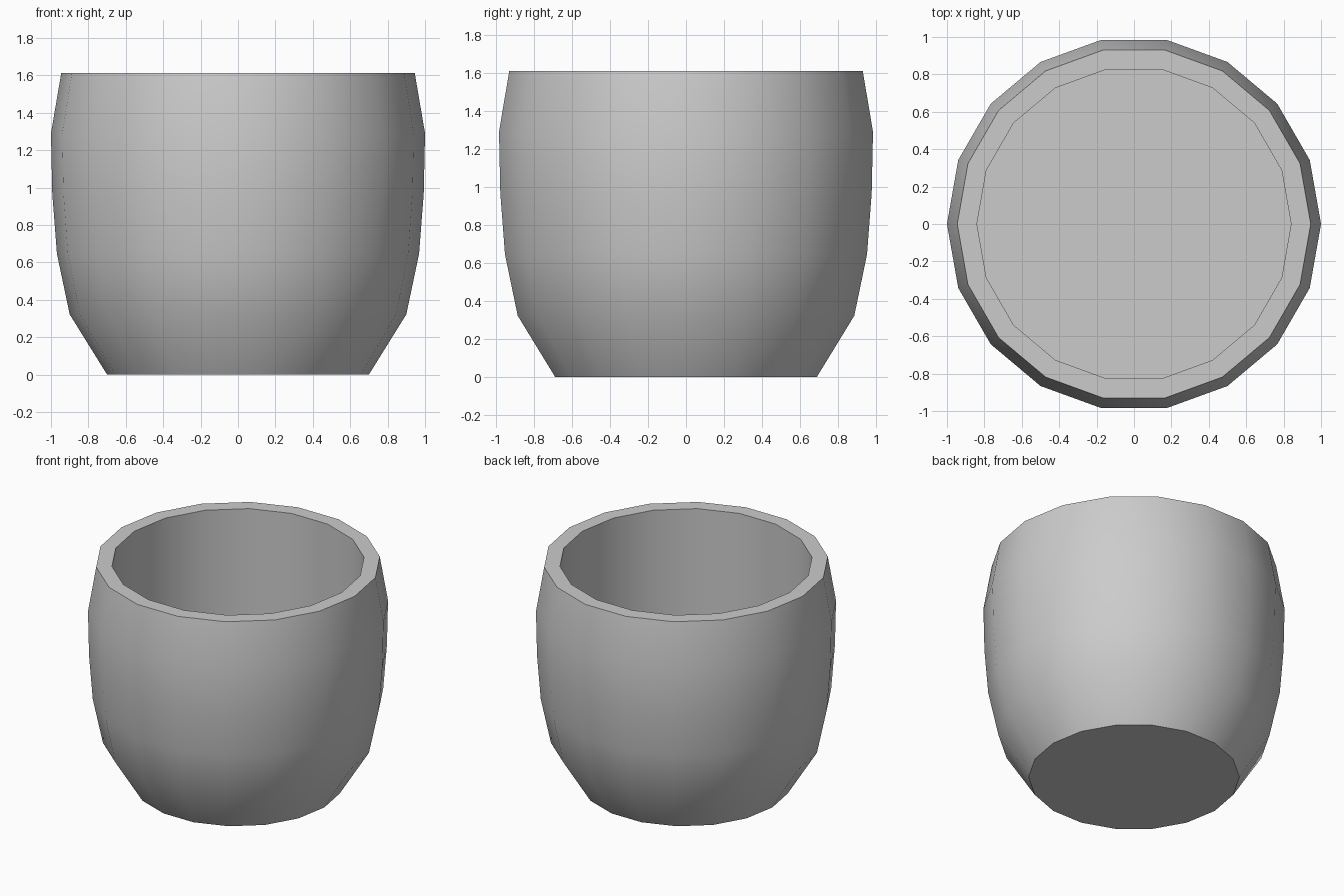
import bpy
import bmesh
from math import cos, sin, pi, radians

if "Cube" in bpy.data.objects:
    bpy.data.objects.remove(bpy.data.objects["Cube"])

SIDES = 18
# Profile (radius, height): outer wall going up, then the inner wall going down
PROFILE = [(0.70, 0.0), (0.90, 0.322), (0.968, 0.645), (0.993, 0.967),
           (1.0, 1.29), (0.945, 1.612), (0.84, 1.612), (0.84, 0.40)]

bm = bmesh.new()
rings = [[bm.verts.new((r * cos(2 * pi * i / SIDES), r * sin(2 * pi * i / SIDES), z))
          for i in range(SIDES)] for r, z in PROFILE]

# Walls and rim
for low, high in zip(rings, rings[1:]):
    for i in range(SIDES):
        j = (i + 1) % SIDES
        bm.faces.new((low[i], low[j], high[j], high[i]))

# Underside and inner floor
bm.faces.new(rings[0][::-1])
bm.faces.new(rings[-1])
bmesh.ops.recalc_face_normals(bm, faces=bm.faces)

mesh = bpy.data.meshes.new("cup")
bm.to_mesh(mesh)
bm.free()
cup = bpy.data.objects.new("cup", mesh)
bpy.context.collection.objects.link(cup)

# Smooth walls, sharp rim and base
bpy.context.view_layer.objects.active = cup
cup.select_set(True)
bpy.ops.object.shade_smooth_by_angle(angle=radians(40))
